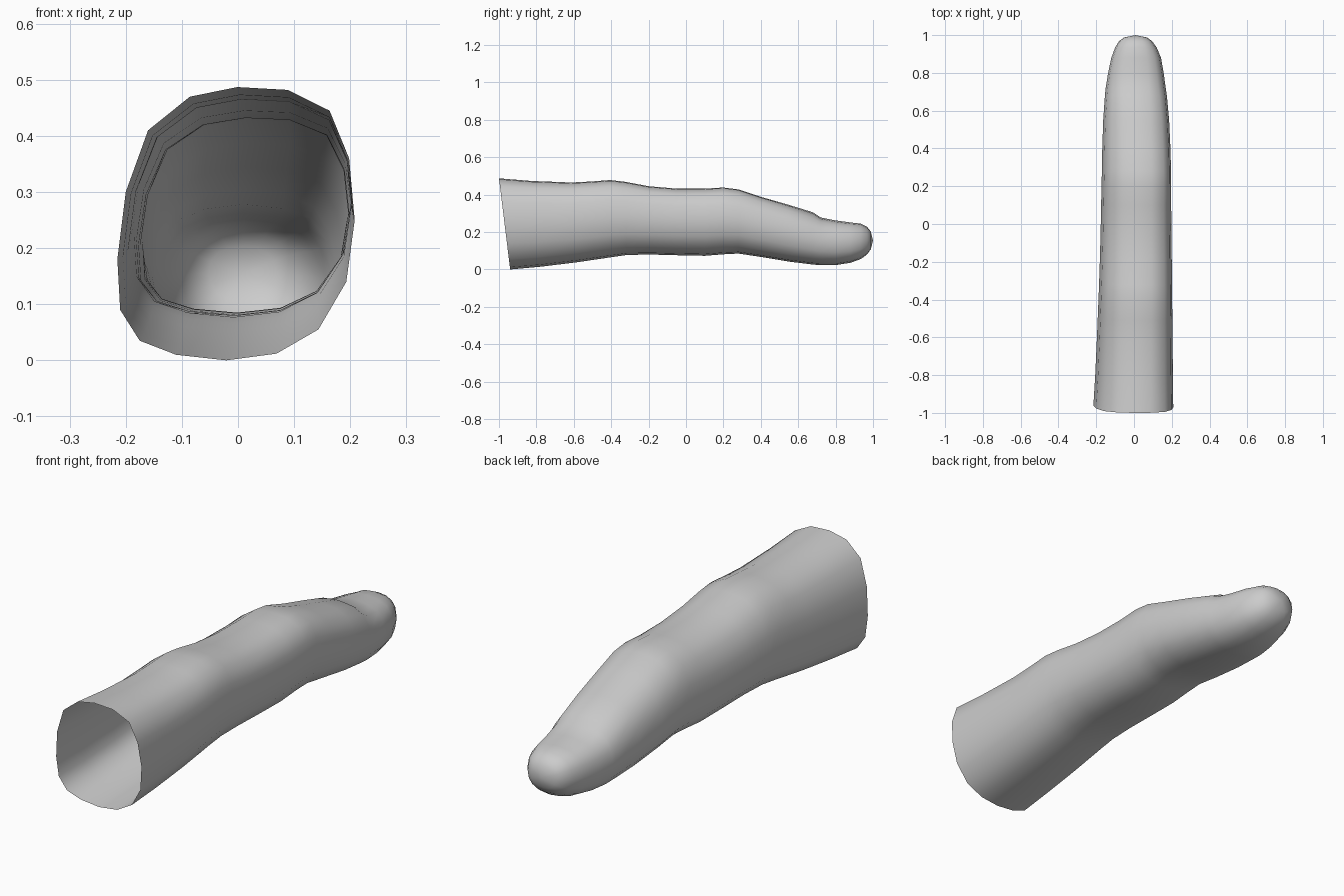
import bpy, bmesh, math

if "Cube" in bpy.data.objects:
    bpy.data.objects.remove(bpy.data.objects["Cube"])

# Open-end cross-section (x, z), 16 sides, counter-clockwise from the top
BASE = [(0, .487), (-.085, .47), (-.16, .41), (-.2, .3), (-.215, .18), (-.21, .09),
        (-.175, .035), (-.11, .01), (-.02, 0), (.07, .012), (.145, .055), (.195, .14),
        (.21, .25), (.2, .36), (.165, .445), (.09, .482)]
N = len(BASE)

# Stations along the finger: y, bottom z, top z, left x, right x
RINGS = [(-.97, 0, .487, -.215, .208), (-.8, .015, .473, -.205, .206),
         (-.6, .038, .465, -.196, .204), (-.5, .052, .47, -.192, .203),
         (-.4, .066, .478, -.188, .202), (-.32, .077, .468, -.185, .201),
         (-.2, .08, .445, -.181, .2), (-.05, .076, .432, -.177, .198),
         (.1, .073, .432, -.174, .197), (.2, .081, .438, -.172, .197),
         (.28, .085, .428, -.17, .196), (.4, .067, .388, -.168, .193),
         (.55, .042, .345, -.163, .186), (.68, .026, .305, -.154, .174),
         (.72, .023, .284, -.15, .168), (.8, .023, .268, -.137, .157),
         (.88, .036, .256, -.12, .143), (.935, .056, .245, -.1, .12),
         (.968, .08, .228, -.079, .096), (.988, .108, .203, -.052, .068)]


def smooth(a, b, t):
    t = max(0, min(1, (t - a) / (b - a)))
    return t * t * (3 - 2 * t)


bm = bmesh.new()
loops = []
for y, z0, z1, x0, x1 in RINGS:
    round_off = smooth(.3, .9, y)          # section turns regular at the tip
    tilt = 1 - smooth(-1, -.2, y)          # slanted open end
    nail = smooth(.69, .72, y) * (1 - smooth(.86, .93, y))
    loop = []
    for i, (bx, bz) in enumerate(BASE):
        a = 2 * math.pi * i / N
        c, s = math.cos(a), -math.sin(a)
        ru = math.copysign(abs(s) ** .85, s)
        rv = math.copysign(abs(c) ** .85, c)
        u = (bx + .0025) / .2125 * (1 - round_off) + ru * round_off
        v = (bz - .2435) / .2435 * (1 - round_off) + rv * round_off
        x = (x0 + x1) / 2 + u * (x1 - x0) / 2
        z = (z0 + z1) / 2 + v * (z1 - z0) / 2
        if i in (0, 1, N - 1):             # sunken nail bed
            z -= .006 * nail
        loop.append(bm.verts.new((x, y - .03 * v * tilt, z)))
    loops.append(loop)

# Skin between rings, then the rounded tip
for a, b in zip(loops, loops[1:]):
    for i in range(N):
        j = (i + 1) % N
        bm.faces.new((a[i], a[j], b[j], b[i]))
tip = bm.verts.new((.008, 1, .155))
for i in range(N):
    bm.faces.new((loops[-1][i], loops[-1][(i + 1) % N], tip))
bmesh.ops.recalc_face_normals(bm, faces=bm.faces)
# Open shell: make sure the normals face outwards
bm.normal_update()
f = min(bm.faces, key=lambda q: q.calc_center_median().z)
if f.normal.z > 0:
    bmesh.ops.reverse_faces(bm, faces=bm.faces)
for f in bm.faces:
    f.smooth = True

mesh = bpy.data.meshes.new("finger")
bm.to_mesh(mesh)
bm.free()
finger = bpy.data.objects.new("finger", mesh)
bpy.context.collection.objects.link(finger)
